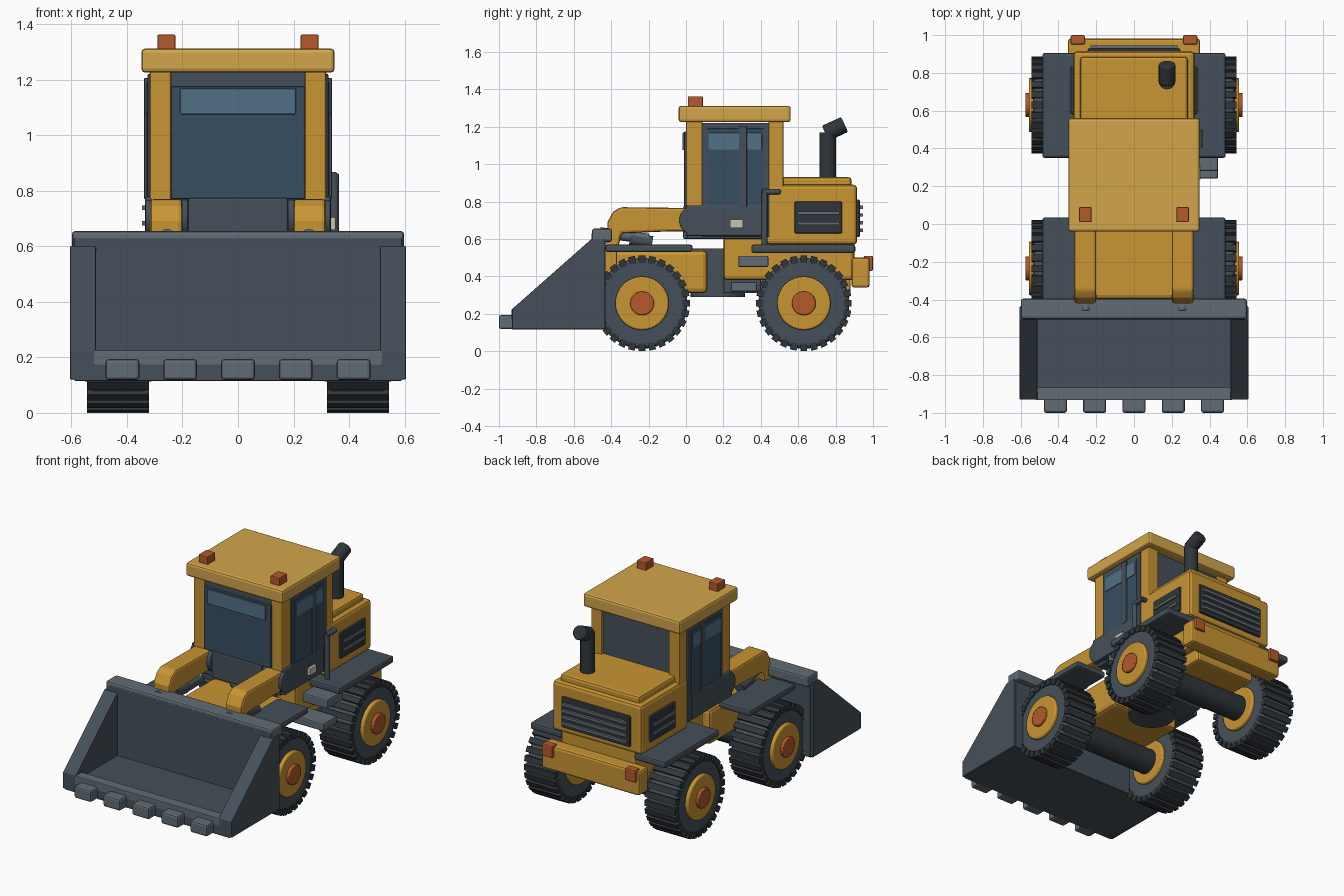
import bpy, bmesh, math
from mathutils import Vector, Matrix


def mat(name, r, g, b):
    m = bpy.data.materials.new(name)
    m.diffuse_color = (r, g, b, 1)
    return m


YEL = mat("yellow", 0.58, 0.30, 0.033)
ROOF = mat("light_yellow", 0.65, 0.38, 0.07)
GREY = mat("slate", 0.06, 0.08, 0.10)
LITE = mat("steel", 0.12, 0.15, 0.175)
DARK = mat("rubber", 0.03, 0.037, 0.044)
GLASS = mat("glass", 0.037, 0.077, 0.122)
SHINE = mat("glass_highlight", 0.085, 0.165, 0.24)
ORANGE = mat("orange", 0.46, 0.10, 0.025)
WHITE = mat("off_white", 0.58, 0.56, 0.46)


def finish(name, bm, m, bevel=0.0, smooth=False):
    bmesh.ops.recalc_face_normals(bm, faces=bm.faces)
    me = bpy.data.meshes.new(name)
    bm.to_mesh(me)
    bm.free()
    me.materials.append(m)
    ob = bpy.data.objects.new(name, me)
    bpy.context.collection.objects.link(ob)
    if bevel:
        b = ob.modifiers.new("bevel", 'BEVEL')
        b.width, b.segments, b.limit_method = bevel, 2, 'ANGLE'
    if smooth:
        bpy.ops.object.select_all(action='DESELECT')
        ob.select_set(True)
        bpy.context.view_layer.objects.active = ob
        bpy.ops.object.shade_smooth_by_angle(angle=math.radians(35))
    return ob


def box(name, x, y, z, m, bevel=0.008):
    bm = bmesh.new()
    size = Matrix.Diagonal((x[1] - x[0], y[1] - y[0], z[1] - z[0], 1))
    mid = Vector((sum(x) / 2, sum(y) / 2, sum(z) / 2))
    bmesh.ops.create_cube(bm, size=1, matrix=Matrix.Translation(mid) @ size)
    return finish(name, bm, m, bevel)


def pair(name, x, y, z, m, bevel=0.008):
    box("right_" + name, x, y, z, m, bevel)
    box("left_" + name, (-x[1], -x[0]), y, z, m, bevel)


def cyl(name, a, b, r, m, bevel=0.0, n=32):
    a, b = Vector(a), Vector(b)
    bm = bmesh.new()
    rot = (b - a).to_track_quat('Z', 'Y').to_matrix().to_4x4()
    bmesh.ops.create_cone(bm, cap_ends=True, segments=n, radius1=r, radius2=r, depth=(b - a).length,
                          matrix=Matrix.Translation((a + b) / 2) @ rot)
    return finish(name, bm, m, bevel, True)


def prism(name, x, pts, m, bevel=0.008):
    # side profile of (y, z) points pushed across x
    bm = bmesh.new()
    f = bm.faces.new([bm.verts.new((x[0], p, q)) for p, q in pts])
    ext = bmesh.ops.extrude_face_region(bm, geom=[f])
    vs = [g for g in ext["geom"] if isinstance(g, bmesh.types.BMVert)]
    bmesh.ops.translate(bm, verts=vs, vec=(x[1] - x[0], 0, 0))
    return finish(name, bm, m, bevel)


# wheels, lugs and axles
def wheel(tag, s, y):
    c = 0.256
    cyl(tag + "_tire", (s * 0.325, y, c), (s * 0.535, y, c), 0.243, GREY, 0.018, 40)
    bm = bmesh.new()
    n = 28
    for i in range(n):
        mtx = (Matrix.Translation((s * 0.432, y, c)) @ Matrix.Rotation(2 * math.pi * i / n, 4, 'X')
               @ Matrix.Translation((0, 0, 0.236)) @ Matrix.Diagonal((0.222, 0.036, 0.04, 1)))
        bmesh.ops.create_cube(bm, size=1, matrix=mtx)
    finish(tag + "_tread", bm, DARK)
    cyl(tag + "_rim", (s * 0.305, y, c), (s * 0.557, y, c), 0.143, YEL, 0.008)
    cyl(tag + "_hub", (s * 0.5, y, c), (s * 0.575, y, c), 0.064, ORANGE, 0.006, 20)


for end, wy in (("front", -0.235), ("rear", 0.63)):
    wheel(end + "_right", 1, wy)
    wheel(end + "_left", -1, wy)
    cyl(end + "_axle", (-0.33, wy, 0.256), (0.33, wy, 0.256), 0.08, DARK)

# chassis and articulation joint
box("front_chassis", (-0.25, 0.25), (-0.4, 0.115), (0.31, 0.54), YEL, 0.025)
cyl("articulation_joint", (0, 0.17, 0.29), (0, 0.17, 0.55), 0.145, GREY)
box("belly_plate", (-0.2, 0.2), (0.2, 0.40), (0.31, 0.4), GREY)
box("rear_chassis", (-0.27, 0.27), (0.2, 0.9), (0.38, 0.62), YEL, 0.02)
box("rear_axle_housing", (-0.22, 0.22), (0.42, 0.88), (0.3, 0.4), YEL, 0.015)
pair("front_fender", (0.26, 0.485), (-0.43, 0.035), (0.53, 0.57), GREY, 0.012)
pair("rear_fender", (0.26, 0.485), (0.35, 0.905), (0.525, 0.57), GREY, 0.012)
box("upper_step", (0.25, 0.445), (0.28, 0.44), (0.45, 0.51), LITE)
box("lower_step", (0.2, 0.445), (0.24, 0.38), (0.32, 0.37), LITE)

# engine hood, vents and bumper
box("hood", (-0.32, 0.32), (0.43, 0.915), (0.57, 0.89), YEL, 0.02)
box("hood_top", (-0.285, 0.285), (0.45, 0.885), (0.86, 0.93), YEL, 0.015)
pair("side_vent", (0.3, 0.335), (0.58, 0.835), (0.63, 0.80), DARK)
for i in range(2):
    z = 0.675 + 0.055 * i
    pair("vent_slat_%d" % i, (0.32, 0.345), (0.595, 0.82), (z, z + 0.016), LITE, 0)
box("rear_grille", (-0.245, 0.245), (0.9, 0.93), (0.61, 0.81), DARK)
for i in range(4):
    z = 0.637 + 0.041 * i
    box("grille_slat_%d" % i, (-0.23, 0.23), (0.92, 0.945), (z, z + 0.018), LITE, 0)
box("rear_bumper", (-0.35, 0.35), (0.885, 0.982), (0.34, 0.50), YEL, 0.015)
pair("tail_light", (0.26, 0.335), (0.95, 1.0), (0.43, 0.51), ORANGE)

# exhaust
cyl("exhaust_pipe", (0.175, 0.757, 0.9), (0.175, 0.757, 1.17), 0.044, DARK, 0, 20)
cyl("exhaust_tip", (0.175, 0.745, 1.165), (0.175, 0.848, 1.212), 0.044, DARK, 0.008, 20)

# cab shell
box("cab_base", (-0.3, 0.3), (0.005, 0.5), (0.6, 0.78), GREY)
box("cab_glass_core", (-0.3, 0.3), (0.03, 0.49), (0.77, 1.2), GLASS, 0)
pair("front_pillar", (0.24, 0.318), (0.0, 0.088), (0.64, 1.23), YEL)
pair("rear_pillar", (0.24, 0.318), (0.44, 0.522), (0.62, 1.23), YEL)
box("windscreen_header", (-0.25, 0.25), (0.005, 0.08), (1.17, 1.23), GREY, 0)
box("windscreen", (-0.24, 0.24), (-0.01, 0.06), (0.77, 1.175), GLASS, 0.004)
box("windscreen_highlight", (-0.208, 0.208), (-0.02, 0.02), (1.075, 1.168), SHINE, 0.004)
box("front_panel", (-0.18, 0.18), (-0.015, 0.04), (0.6, 0.775), GREY)
box("rear_panel", (-0.245, 0.245), (0.46, 0.505), (0.9, 1.22), GREY, 0)
pair("door_frame", (0.27, 0.325), (0.085, 0.445), (0.61, 1.22), GREY, 0.004)
pair("door_panel", (0.3, 0.335), (0.0, 0.41), (0.615, 0.78), GREY)
pair("door_glass", (0.3, 0.33), (0.11, 0.415), (0.775, 1.19), GLASS, 0.003)
pair("door_highlight", (0.31, 0.335), (0.12, 0.405), (1.075, 1.168), SHINE, 0.003)
pair("door_post", (0.31, 0.338), (0.283, 0.325), (0.77, 1.205), GREY, 0.003)
box("door_handle", (0.32, 0.352), (0.235, 0.305), (0.658, 0.705), WHITE, 0.004)
box("roof", (-0.348, 0.348), (-0.04, 0.56), (1.225, 1.312), ROOF, 0.014)
pair("beacon", (0.225, 0.29), (0.01, 0.09), (1.305, 1.362), ORANGE, 0.005)

# grab rail on the right
cyl("grab_rail", (0.347, 0.42, 0.56), (0.347, 0.42, 0.86), 0.016, GREY, 0, 12)
cyl("grab_rail_top", (0.347, 0.408, 0.853), (0.347, 0.5, 0.853), 0.015, GREY, 0, 12)
cyl("grab_rail_mount", (0.347, 0.495, 0.853), (0.3, 0.495, 0.853), 0.015, GREY, 0, 12)

# loader arms with pivots and rods
arm = [(0.06, 0.765), (-0.35, 0.77), (-0.39, 0.745), (-0.42, 0.69), (-0.42, 0.56),
       (-0.36, 0.56), (-0.345, 0.63), (-0.1, 0.64), (0.06, 0.64)]
for side, s in (("right", 1), ("left", -1)):
    prism(side + "_arm", (s * 0.2, s * 0.316), arm, YEL, 0.014)
    cyl(side + "_arm_pivot", (s * 0.18, 0.04, 0.7), (s * 0.333, 0.04, 0.7), 0.076, GREY, 0.006)
    cyl(side + "_lift_rod", (s * 0.255, -0.46, 0.635), (s * 0.255, -0.2, 0.6), 0.028, LITE, 0, 16)
    cyl(side + "_rod_sleeve", (s * 0.255, -0.3, 0.6), (s * 0.255, -0.18, 0.58), 0.035, GREY, 0, 16)
    box(side + "_bucket_hinge", (s * 0.257 - 0.06, s * 0.257 + 0.06), (-0.45, -0.37), (0.4, 0.58), YEL)

# bucket
cheek = [(-0.93, 0.12), (-0.435, 0.12), (-0.435, 0.6), (-0.505, 0.6), (-0.93, 0.225)]
for side, s in (("right", 1), ("left", -1)):
    prism(side + "_bucket_cheek", (s * 0.512, s * 0.605), cheek, GREY, 0.004)
box("bucket_floor", (-0.59, 0.59), (-0.93, -0.435), (0.115, 0.195), GREY, 0.004)
box("bucket_back", (-0.59, 0.59), (-0.505, -0.43), (0.12, 0.63), GREY, 0.004)
box("bucket_top_lip", (-0.598, 0.598), (-0.503, -0.395), (0.585, 0.655), LITE, 0.012)
box("cutting_edge", (-0.52, 0.52), (-0.932, -0.865), (0.17, 0.225), LITE, 0.004)
for i in range(5):
    x = (i - 2) * 0.208
    box("bucket_tooth_%d" % (i + 1), (x - 0.061, x + 0.061), (-1.0, -0.9), (0.118, 0.194), LITE, 0.012)
